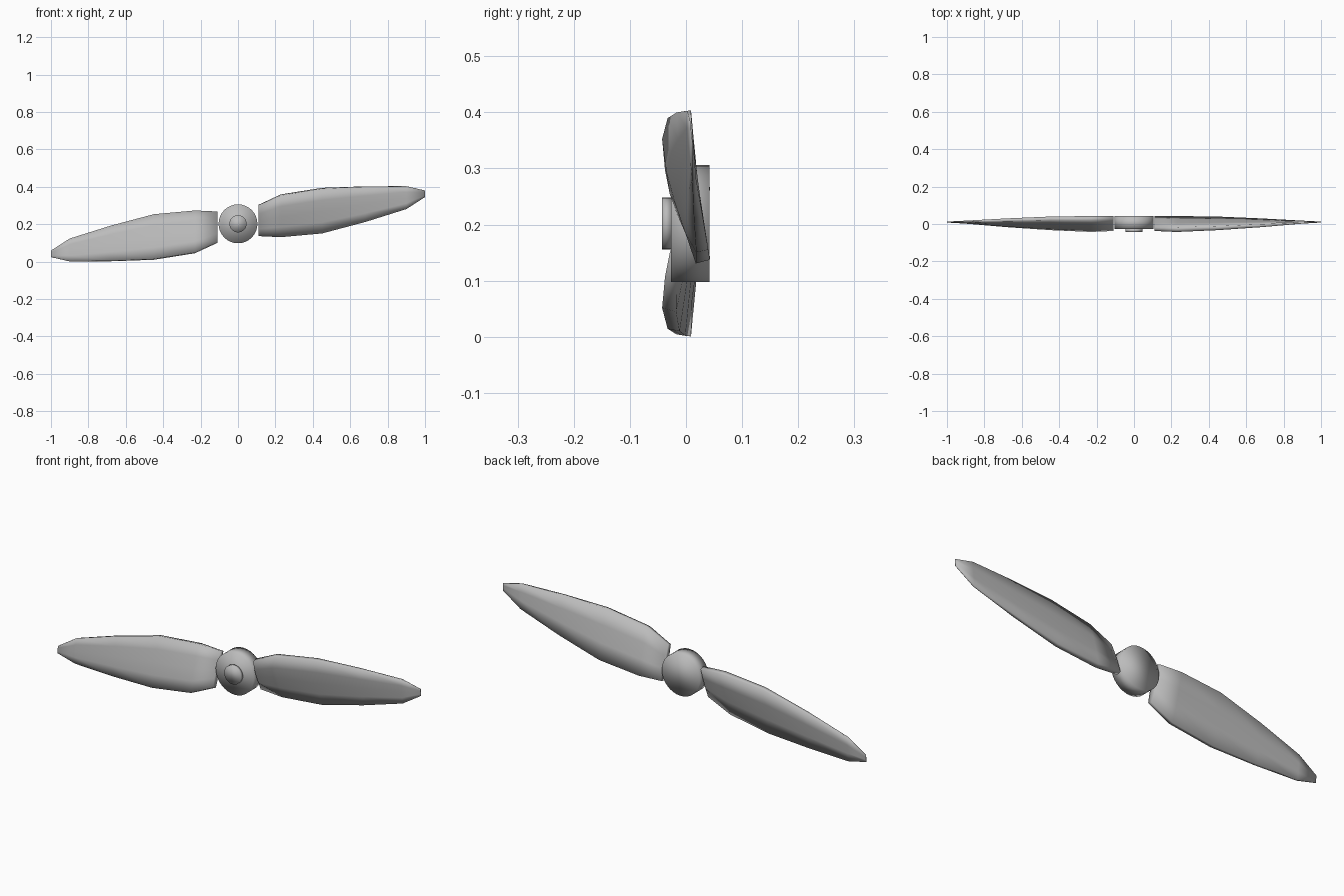
import bpy, bmesh, math
from mathutils import Vector, Matrix

cube = bpy.data.objects.get("Cube")
if cube:
    bpy.data.objects.remove(cube, do_unlink=True)

AXIS_Z = 0.202

grey = bpy.data.materials.new("grey")
grey.use_nodes = True
colour = (0.5, 0.5, 0.5, 1)
grey.diffuse_color = colour
grey.node_tree.nodes["Principled BSDF"].inputs["Base Color"].default_value = colour


def add_object(name, bm):
    """Turn a bmesh into a smooth grey object."""
    bmesh.ops.recalc_face_normals(bm, faces=bm.faces)
    for face in bm.faces:
        face.smooth = True
    mesh = bpy.data.meshes.new(name)
    bm.to_mesh(mesh)
    bm.free()
    mesh.materials.append(grey)
    obj = bpy.data.objects.new(name, mesh)
    bpy.context.collection.objects.link(obj)
    return obj


def disc(name, radius, front, back):
    """Short cylinder along y."""
    bm = bmesh.new()
    place = Matrix.Translation((0, (front + back) / 2, AXIS_Z)) @ Matrix.Rotation(math.pi / 2, 4, "X")
    bmesh.ops.create_cone(bm, cap_ends=True, segments=32, radius1=radius, radius2=radius,
                          depth=back - front, matrix=place)
    return add_object(name, bm)


# Hub and nose cap
disc("hub", 0.104, -0.027, 0.042)
disc("nose_cap", 0.046, -0.043, -0.026)

# Blade stations: x, leading y and z, trailing y and z, thickness
STATIONS = [
    (0.11, -0.038, 0.30, 0.043, 0.14, 0.022),
    (0.23, -0.043, 0.356, 0.043, 0.134, 0.026),
    (0.45, -0.033, 0.392, 0.040, 0.153, 0.022),
    (0.68, -0.017, 0.401, 0.030, 0.213, 0.016),
    (0.90, 0.002, 0.403, 0.018, 0.281, 0.007),
    (1.00, 0.008, 0.380, 0.013, 0.345, 0.002),
]
# Cross-section: position along the chord, offset across it in thicknesses
SECTION = [(0, -0.5), (0.25, -0.8), (0.5, -0.8), (0.75, -0.65), (1, -0.5),
           (1, 0.5), (0.67, 0.6), (0.33, 0.6), (0, 0.5)]


def blade(name, angle):
    """Twisted blade lofted through its stations, turned about the hub axis."""
    bm = bmesh.new()
    rings = []
    for x, y1, z1, y2, z2, thick in STATIONS:
        lead = Vector((x, y1 + thick / 2, z1 - AXIS_Z))
        trail = Vector((x, y2 - thick / 2, z2 - AXIS_Z))
        chord = (trail - lead).normalized()
        across = Vector((0, -chord.z, chord.y))
        rings.append([bm.verts.new(lead.lerp(trail, t) + across * thick * s) for t, s in SECTION])
    count = len(SECTION)
    for a, b in zip(rings, rings[1:]):
        for i in range(count):
            j = (i + 1) % count
            bm.faces.new((a[i], a[j], b[j], b[i]))
    bm.faces.new(rings[0])
    bm.faces.new(rings[-1])
    turn = Matrix.Translation((0, 0, AXIS_Z)) @ Matrix.Rotation(angle, 4, "Y")
    bmesh.ops.transform(bm, matrix=turn, verts=bm.verts)
    return add_object(name, bm)


blade("left_blade", 0)
blade("right_blade", math.pi)
